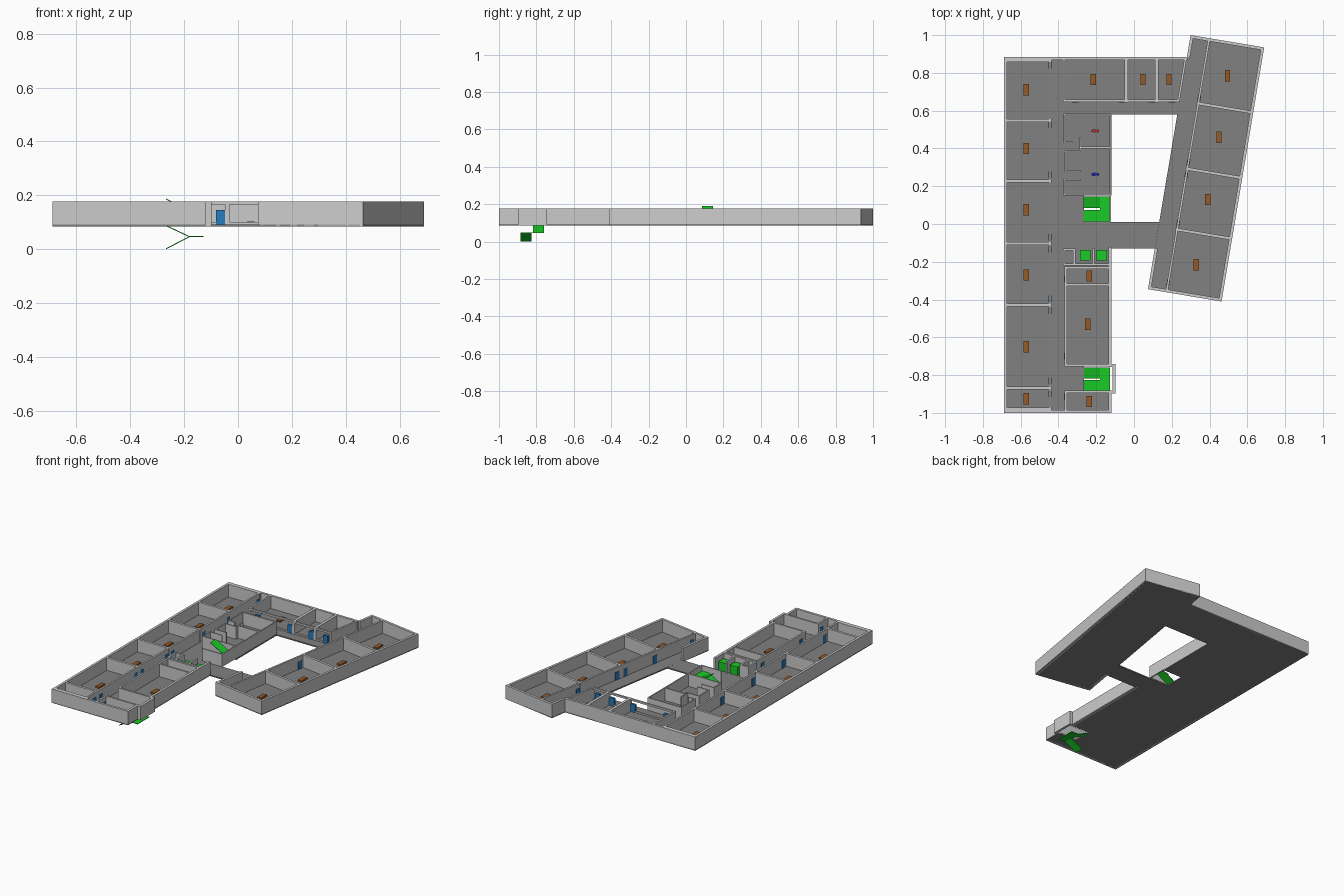
import bpy, bmesh, math
from mathutils import Vector, Matrix

Z0, ZF, ZT = 0.085, 0.093, 0.178      # slab bottom, floor level, wall top
WING = Matrix.Translation((0.074, -0.345, 0)) @ Matrix.Rotation(math.radians(-9.52), 4, 'Z')
I = Matrix.Identity(4)


def material(name, color):
    m = bpy.data.materials.new(name)
    m.diffuse_color = (*color, 1)
    return m


GREEN = material("green", (0.01, 0.6, 0.02))
BLUE = material("blue", (0.02, 0.2, 0.5))
BROWN = material("brown", (0.3, 0.1, 0.02))
RED = material("red", (0.7, 0.02, 0.02))
NAVY = material("deep_blue", (0.01, 0.01, 0.7))
FLOOR = material("floor_grey", (0.22, 0.22, 0.22))


def prism(bm, pts, z0, z1, mx=I):
    """Extrude a flat outline from z0 to z1."""
    lo = [bm.verts.new(mx @ Vector((x, y, z0))) for x, y in pts]
    hi = [bm.verts.new(mx @ Vector((x, y, z1))) for x, y in pts]
    bm.faces.new(lo[::-1])
    bm.faces.new(hi)
    n = len(pts)
    for i in range(n):
        j = (i + 1) % n
        bm.faces.new((lo[i], lo[j], hi[j], hi[i]))


def rect(x0, x1, y0, y1):
    return [(x0, y0), (x1, y0), (x1, y1), (x0, y1)]


def wall(bm, x0, y0, x1, y1, t=0.012, z0=ZF, z1=ZT, mx=I):
    """Straight wall between two points with square ends."""
    a, b = Vector((x0, y0)), Vector((x1, y1))
    d = (b - a).normalized() * t / 2
    n = Vector((-d.y, d.x))
    a, b = a - d, b + d
    prism(bm, [a - n, b - n, b + n, a + n], z0, z1, mx)


def finish(bm, name, mat=None):
    bmesh.ops.recalc_face_normals(bm, faces=bm.faces)
    me = bpy.data.meshes.new(name)
    bm.to_mesh(me)
    bm.free()
    if mat:
        me.materials.append(mat)
    ob = bpy.data.objects.new(name, me)
    bpy.context.collection.objects.link(ob)


# floor slab, pieced around the courtyard and both stair openings
bm = bmesh.new()
for p in (rect(-0.688, -0.265, -1, 0.885), rect(-0.265, -0.12, 0.15, 0.885),
          rect(-0.265, -0.12, -0.755, 0.01), rect(-0.265, -0.12, -1, -0.885),
          [(-0.12, 0.58), (0.234, 0.58), (0.282, 0.885), (-0.12, 0.885)],
          [(-0.12, -0.13), (0.11, -0.13), (0.133, 0.01), (-0.12, 0.01)]):
    prism(bm, p, Z0, ZF)
prism(bm, rect(0, 0.395, 0, 1.364), Z0, ZF, WING)
finish(bm, "floor_slab", FLOOR)

# outer walls of the straight wings
bm = bmesh.new()
for s in ((-0.68, -0.992, -0.68, 0.877), (-0.68, 0.877, 0.275, 0.877),
          (-0.68, -0.992, -0.128, -0.992), (-0.128, -0.992, -0.128, -0.89),
          (-0.128, -0.75, -0.128, -0.13),
          (-0.128, -0.89, -0.106, -0.89), (-0.106, -0.89, -0.106, -0.75),
          (-0.106, -0.75, -0.128, -0.75)):
    wall(bm, *s, t=0.016, z0=Z0)
finish(bm, "outer_walls", None)

# outer walls of the angled wing, open toward the courtyard
bm = bmesh.new()
for s in ((0.008, 0.008, 0.387, 0.008), (0.387, 0.008, 0.387, 1.356),
          (0.387, 1.356, 0.008, 1.356), (0.008, 1.356, 0.008, 1.25),
          (0.008, 0.008, 0.008, 0.215)):
    wall(bm, *s, t=0.016, z0=Z0, mx=WING)
finish(bm, "angled_wing_outer_walls")

# west classrooms: corridor wall, inner lining and dividers
bm = bmesh.new()
wall(bm, -0.445, -0.98, -0.445, 0.865)
for y in (0.865, 0.549, 0.227, -0.103, -0.43, -0.868, -0.98):
    wall(bm, -0.668, y, -0.445, y, t=0.016)
finish(bm, "west_room_walls")

# angled wing classrooms
bm = bmesh.new()
wall(bm, 0.1, 0.02, 0.1, 1.345, mx=WING)
for y in (0.337, 0.663, 1.014):
    wall(bm, 0.1, y, 0.38, y, t=0.016, mx=WING)
finish(bm, "angled_wing_room_walls")

# north rooms with glazed openings onto the corridor
bm = bmesh.new()
for z0, z1 in ((ZF, 0.102), (0.166, ZT)):
    wall(bm, -0.37, 0.652, 0.236, 0.652, z0=z0, z1=z1)
wall(bm, -0.37, 0.652, -0.37, 0.87)
for x in (-0.04, 0.121):
    wall(bm, x, 0.652, x, 0.87, t=0.018)
wall(bm, 0.236, 0.652, 0.272, 0.87)
finish(bm, "north_room_walls")

# washroom block and upper stair enclosure
bm = bmesh.new()
for s in ((-0.37, 0.58, -0.126, 0.58), (-0.126, 0.58, -0.126, 0.015),
          (-0.37, 0.58, -0.37, 0.433), (-0.37, 0.433, -0.33, 0.433),
          (-0.285, 0.455, -0.285, 0.385), (-0.285, 0.405, -0.126, 0.405),
          (-0.365, 0.385, -0.285, 0.385), (-0.365, 0.385, -0.365, 0.28),
          (-0.365, 0.28, -0.285, 0.28), (-0.37, 0.233, -0.285, 0.233),
          (-0.37, 0.233, -0.37, 0.155), (-0.37, 0.155, -0.126, 0.155),
          (-0.265, 0.01, -0.126, 0.01)):
    wall(bm, *s, t=0.008)
finish(bm, "washroom_walls")

# lift shafts and south-east rooms
bm = bmesh.new()
for s in ((-0.37, -0.135, -0.37, -0.215), (-0.316, -0.135, -0.316, -0.215),
          (-0.214, -0.135, -0.214, -0.215), (-0.37, -0.215, -0.13, -0.215),
          (-0.37, -0.135, -0.316, -0.135), (-0.362, -0.232, -0.135, -0.232),
          (-0.362, -0.322, -0.135, -0.322), (-0.362, -0.748, -0.13, -0.748),
          (-0.362, -0.232, -0.362, -0.748), (-0.362, -0.888, -0.13, -0.888),
          (-0.362, -0.888, -0.362, -0.985)):
    wall(bm, *s)
finish(bm, "southeast_room_walls")

# doors
bm = bmesh.new()
for x, ys in ((-0.445, (0.84, 0.525, 0.26, -0.07, -0.135, -0.395, -0.46, -0.83, -0.9)),
              (-0.363, (-0.29, -0.7, -0.915))):
    for y in ys:
        prism(bm, rect(x - 0.008, x + 0.008, y - 0.017, y + 0.017), ZF, 0.146)
for x in (-0.31, -0.065, 0.093, 0.2):
    prism(bm, rect(x - 0.017, x + 0.017, 0.644, 0.66), ZF, 0.146)
for y in (1.04, 0.7, 0.628, 0.37, 0.05):
    prism(bm, rect(0.092, 0.108, y - 0.017, y + 0.017), ZF, 0.146, WING)
finish(bm, "doors", BLUE)


# switchback stairs: two thin ramps meeting at a landing
def stairs(name, ya, yb, za, zm, zb, w=0.059):
    bm = bmesh.new()
    xs, xl, xe, t = -0.267, -0.18, -0.128, 0.004
    for y0, z in ((ya, za), (yb, zb)):
        v = [bm.verts.new((x, y, h)) for y in (y0, y0 + w) for x, h in
             ((xs, z), (xl, zm), (xl, zm + t), (xs, z + t))]
        bm.faces.new(v[:4])
        bm.faces.new(v[4:])
        for i in range(4):
            j = (i + 1) % 4
            bm.faces.new((v[i], v[j], v[j + 4], v[i + 4]))
    prism(bm, rect(xl, xe, min(ya, yb), max(ya, yb) + w), zm, zm + t)
    finish(bm, name, GREEN)


stairs("stairs_up", 0.014, 0.086, 0.091, 0.138, 0.185)
stairs("stairs_down", -0.819, -0.885, 0.086, 0.045, 0.0)

# lift cars
bm = bmesh.new()
for x in (-0.258, -0.172):
    prism(bm, rect(x - 0.028, x + 0.028, -0.194, -0.138), ZF, 0.15)
finish(bm, "lift_cars", GREEN)

# plain room marker plates
bm = bmesh.new()
for x, y in ((-0.57, 0.4), (-0.57, 0.71), (-0.57, 0.075), (-0.57, -0.27), (-0.57, -0.65),
             (-0.57, -0.925), (-0.215, 0.765), (0.048, 0.765), (0.185, 0.765),
             (-0.237, -0.275), (-0.245, -0.53), (-0.237, -0.94),
             (0.495, 0.785), (0.45, 0.46), (0.39, 0.13), (0.33, -0.215)):
    prism(bm, rect(x - 0.014, x + 0.014, y - 0.03, y + 0.03), ZF, 0.104)
finish(bm, "room_markers", BROWN)

# washroom markers: small flat disc and tapered body
for name, y, mat in (("washroom_marker_red", 0.493, RED), ("washroom_marker_blue", 0.263, NAVY)):
    bm = bmesh.new()
    prism(bm, [(-0.192 + 0.008 * math.cos(k * math.pi / 6), y + 0.008 * math.sin(k * math.pi / 6))
               for k in range(12)], ZF, 0.104)
    prism(bm, [(-0.226, y - 0.005), (-0.203, y - 0.01), (-0.203, y + 0.01), (-0.226, y + 0.005)],
          ZF, 0.104)
    finish(bm, name, mat)
